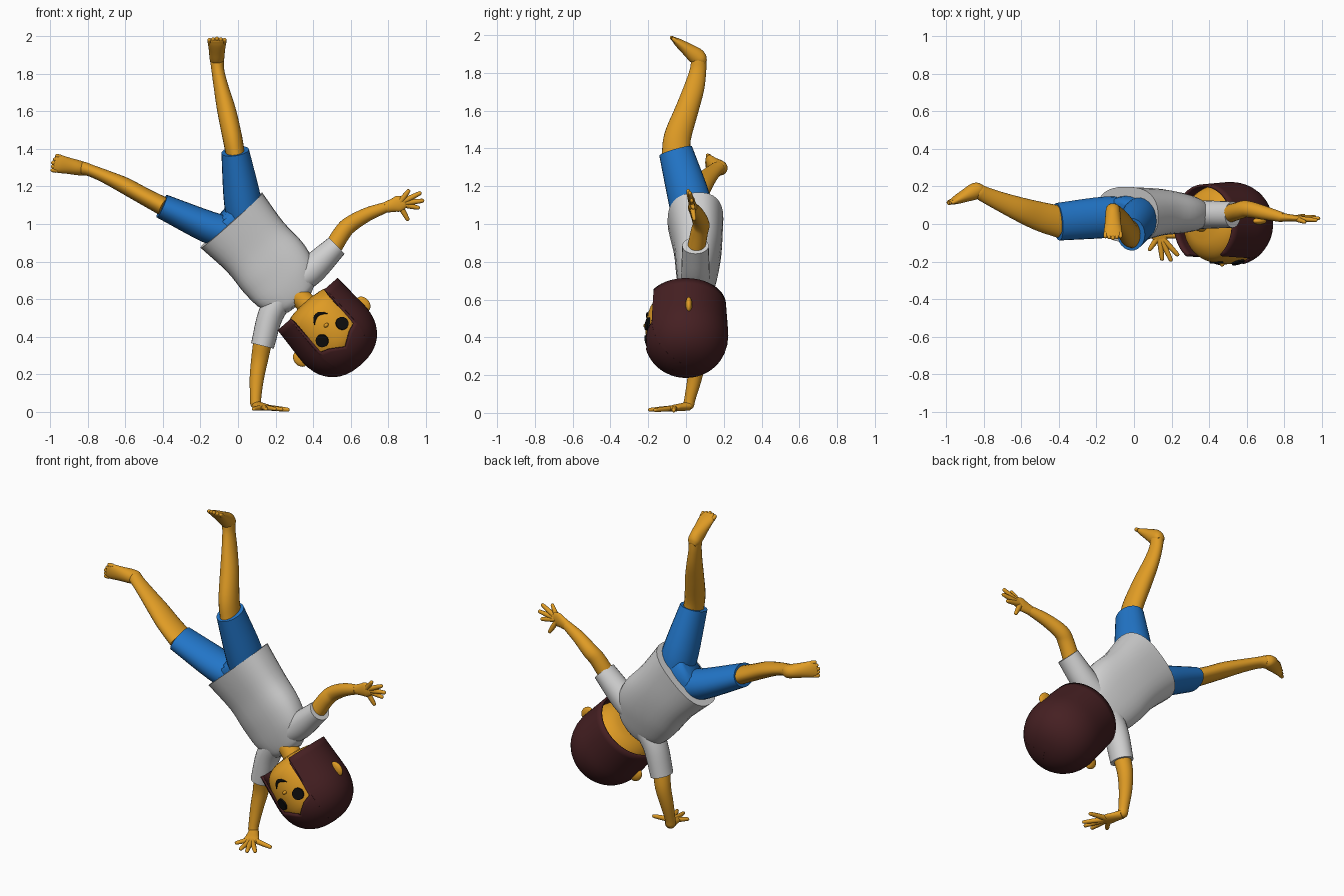
import bpy, bmesh, math
from mathutils import Vector, Matrix

if "Cube" in bpy.data.objects:
    bpy.data.objects.remove(bpy.data.objects["Cube"])
made = []


def material(name, rgb):
    m = bpy.data.materials.new(name)
    m.use_nodes = True
    m.diffuse_color = (*rgb, 1)
    m.node_tree.nodes["Principled BSDF"].inputs["Base Color"].default_value = (*rgb, 1)
    return m


SKIN = material("skin orange", (0.74, 0.33, 0.018))
BLUE = material("shorts blue", (0.016, 0.18, 0.58))
WHITE = material("shirt white", (0.64, 0.64, 0.64))
HAIR = material("hair brown", (0.06, 0.014, 0.016))
BLACK = material("face black", (0.004, 0.004, 0.004))


def finish(name, bm, mat, matrix=None):
    bmesh.ops.recalc_face_normals(bm, faces=bm.faces)
    me = bpy.data.meshes.new(name)
    bm.to_mesh(me)
    bm.free()
    me.materials.append(mat)
    ob = bpy.data.objects.new(name, me)
    bpy.context.scene.collection.objects.link(ob)
    if matrix:
        ob.matrix_world = matrix
    made.append(ob)
    return ob


def loft(bm, rings, ref, sides=24, power=2, tip=False, steps=4):
    """Skin smooth elliptical rings (x, y, z, radius along ref, other radius)."""
    pts = [Vector(r) for r in rings]
    path = []
    for i in range(len(pts) - 1):
        p1, p2 = pts[i], pts[i + 1]
        p0 = pts[i - 1] if i else p1 * 2 - p2
        p3 = pts[i + 2] if i + 2 < len(pts) else p2 * 2 - p1
        for k in range(steps):
            t = k / steps
            path.append(0.5 * (2 * p1 + (p2 - p0) * t + (2 * p0 - 5 * p1 + 4 * p2 - p3) * t * t
                               + (3 * p1 - p0 - 3 * p2 + p3) * t ** 3))
    path.append(pts[-1])
    if tip:  # rounded end
        d = (path[-1].xyz - path[-2].xyz).normalized()
        last = path[-1]
        for ang in (0.5, 1.0, 1.4):
            c = last.xyz + d * min(last[3], last[4]) * math.sin(ang)
            path.append(Vector((*c, last[3] * math.cos(ang), last[4] * math.cos(ang))))
    loops = []
    for i, r in enumerate(path):
        t = (path[min(i + 1, len(path) - 1)].xyz - path[max(i - 1, 0)].xyz).normalized()
        a = Vector(ref)
        a = (a - t * a.dot(t)).normalized()
        b = t.cross(a)
        loop = []
        for k in range(sides):
            c, s = math.cos(math.tau * k / sides), math.sin(math.tau * k / sides)
            c = math.copysign(abs(c) ** (2 / power), c)
            s = math.copysign(abs(s) ** (2 / power), s)
            loop.append(bm.verts.new(r.xyz + a * r[3] * c + b * r[4] * s))
        loops.append(loop)
    for l0, l1 in zip(loops, loops[1:]):
        for k in range(sides):
            j = (k + 1) % sides
            bm.faces.new((l0[k], l0[j], l1[j], l1[k]))
    bm.faces.new(loops[0][::-1])
    bm.faces.new(loops[-1])


def tube(name, mat, rings, ref, **kw):
    bm = bmesh.new()
    loft(bm, rings, ref, **kw)
    return finish(name, bm, mat)


def hand(name, wrist, palm, tips, ref):
    bm = bmesh.new()
    w, p = Vector(wrist), Vector(palm)
    d = p - w
    loft(bm, [(*w, .028, .024), (*(w + d * .6), .036, .02), (*p, .043, .018),
              (*(p + d * .35), .034, .014)], ref, tip=True)
    for t in tips:
        t = Vector(t)
        loft(bm, [(*(p.lerp(t, .15)), .016, .015), (*(p.lerp(t, .6)), .014, .013),
                  (*(p.lerp(t, .93)), .011, .01)], ref, sides=10, tip=True, steps=2)
    finish(name, bm, SKIN)


def foot(name, heel, toe, side):
    bm = bmesh.new()
    h, d, s = Vector(heel), Vector(toe) - Vector(heel), Vector(side).normalized()
    shape = ((-.12, .022, .015), (0, .036, .036), (.2, .04, .044), (.5, .043, .034),
             (.8, .048, .023), (.95, .046, .014))
    loft(bm, [(*(h + d * f), a, b) for f, a, b in shape], side, tip=True)
    for k in range(-2, 3):
        base = h + d * .85 + s * k * .0195
        loft(bm, [(*base, .011, .013), (*(h + d * (1.03 - .03 * abs(k)) + s * k * .02), .011, .011)],
             side, sides=10, tip=True)
    finish(name, bm, SKIN)


# Shirt
tube("shirt_body", WHITE, [(-.035, .05, 1.02, .22, .148), (.09, .062, .88, .2, .128),
     (.19, .058, .765, .205, .112), (.255, .05, .67, .185, .092), (.305, .045, .605, .13, .07),
     (.325, .042, .58, .08, .05)], (.78, 0, .62), power=2.5, sides=32)
tube("right_sleeve", WHITE, [(.29, .05, .68, .07, .08), (.39, .05, .755, .078, .075),
     (.525, .05, .885, .06, .07)], (.7, 0, -.7))
tube("left_sleeve", WHITE, [(.25, .05, .64, .075, .08), (.175, .05, .52, .068, .075),
     (.13, .05, .352, .062, .07)], (1, 0, 0))

# Shorts
tube("right_shorts_leg", BLUE, [(.05, .045, .97, .09, .1), (.025, .02, 1.12, .1, .112),
     (-.015, -.055, 1.387, .074, .09)], (1, 0, 0))
tube("left_shorts_leg", BLUE, [(-.02, .04, .94, .09, .1), (-.16, .035, .985, .085, .11),
     (-.405, .012, 1.095, .066, .1)], (.4, 0, .9))
tube("shorts_seat", BLUE, [(.02, .05, .93, .17, .11), (-.05, .045, 1.035, .14, .1),
     (-.075, .04, 1.06, .09, .07)], (.8, 0, .6))

# Legs and feet
tube("right_leg", SKIN, [(-.012, -.053, 1.36, .05, .075), (-.03, -.045, 1.46, .052, .072),
     (-.06, .003, 1.6, .05, .062), (-.088, .043, 1.72, .04, .054), (-.106, .063, 1.81, .034, .044),
     (-.112, .068, 1.87, .036, .04)], (1, 0, 0), tip=True)
foot("right_foot", (-.112, .083, 1.868), (-.112, -.07, 1.982), (1, 0, 0))
tube("left_leg", SKIN, [(-.39, .01, 1.09, .05, .085), (-.5, .04, 1.148, .046, .078),
     (-.6, .075, 1.203, .044, .066), (-.7, .115, 1.25, .036, .053), (-.78, .15, 1.283, .032, .044),
     (-.82, .17, 1.295, .036, .04)], (.4, 0, .9), tip=True)
foot("left_foot", (-.82, .187, 1.293), (-.978, .113, 1.325), (.3, 0, .95))

# Arms and hands
tube("right_arm", SKIN, [(.49, .05, .85, .048, .048), (.555, .07, .955, .046, .046),
     (.6, .08, 1.0, .044, .044), (.69, .06, 1.052, .037, .037), (.79, .035, 1.09, .028, .026)],
     (0, 0, 1))
hand("right_hand", (.78, .036, 1.087), (.855, .03, 1.108),
     [(.91, .01, 1.18), (.975, .02, 1.168), (.99, .03, 1.125), (.965, .04, 1.085),
      (.905, .045, 1.02)], (0, 0, 1))
tube("left_arm", SKIN, [(.132, .05, .38, .05, .05), (.115, .06, .28, .045, .045),
     (.1, .045, .18, .038, .038), (.094, .022, .08, .03, .03), (.094, .015, .045, .029, .029)],
     (1, 0, 0), tip=True)
hand("left_hand", (.098, .015, .036), (.135, -.06, .026),
     [(.08, -.14, .016), (.15, -.195, .016), (.2, -.2, .016), (.238, -.17, .014),
      (.275, -.065, .012)], (1, 0, 0))
tube("neck", SKIN, [(.26, .045, .655, .06, .06), (.34, .02, .6, .055, .055),
     (.42, 0, .51, .06, .06)], (.7, 0, .7))

# Head frame: local z is the crown, local y the face
crown, side = Vector((.66, 0, -.755)).normalized(), Vector((.755, 0, .66)).normalized()
HEAD = Matrix((side, crown.cross(side), crown)).transposed().to_4x4()
HEAD.translation = (.505, 0, .42)

bm = bmesh.new()
loft(bm, [(0, 0, h, r, r * 1.035) for h, r in ((-.22, .05), (-.208, .12), (-.17, .174),
     (-.11, .198), (-.02, .207), (.08, .193), (.15, .14))], (1, 0, 0), sides=40)
finish("head", bm, SKIN, HEAD)

# Hair shell with an open face and a parted fringe
RIM, TOP, RAD, OPEN = -.205, .225, .224, 36


def hairline(deg):
    a = abs(deg)
    if a > OPEN:
        return RIM
    return .1 - .0025 * a if a < 20 else .05 - .00125 * (a - 20)


bm = bmesh.new()
half = [4 * i for i in range(1, 10)] + [OPEN + .05] + list(range(44, 180, 8))
angles = [-a for a in reversed(half)] + [0] + half + [180]
ROWS, columns = 16, []
for deg in angles:
    low = hairline(deg)
    start = math.asin(low / TOP) if low > 0 else low / TOP
    col = []
    for k in range(ROWS):
        phi = start + (math.pi / 2 - .02 - start) * k / (ROWS - 1)
        h = TOP * (math.sin(phi) if phi > 0 else phi)
        r = RAD * (1 - (h / TOP) ** 2.3) ** (1 / 2.3) if h > 0 else RAD + .06 * h
        a = math.radians(deg)
        col.append(bm.verts.new((r * math.sin(a), r * math.cos(a), h)))
    columns.append(col)
for i, c0 in enumerate(columns):
    c1 = columns[(i + 1) % len(columns)]
    for k in range(ROWS - 1):
        bm.faces.new((c0[k], c0[k + 1], c1[k + 1], c1[k]))
bm.faces.new([c[-1] for c in columns])
hair = finish("hair", bm, HAIR, HEAD)
shell = hair.modifiers.new("thickness", 'SOLIDIFY')
shell.thickness, shell.offset = .014, -1


def ellipsoid(name, mat, centre, size):
    bm = bmesh.new()
    bmesh.ops.create_uvsphere(bm, u_segments=20, v_segments=12, radius=1)
    bm.transform(Matrix.Translation(centre) @ Matrix.Diagonal((*size, 1)))
    finish(name, bm, mat, HEAD)


# Ears, eyes, nose and smile
for word, sx in (("left", -1), ("right", 1)):
    ellipsoid(word + "_ear", SKIN, (sx * .22, -.015, -.01), (.036, .018, .046))
    bm = bmesh.new()
    bmesh.ops.create_cone(bm, cap_ends=True, segments=28, radius1=.035, radius2=.034, depth=.009)
    bm.transform(Matrix.Translation((sx * .071, .205, -.007))
                 @ Matrix.Rotation(-sx * .33, 4, 'Z') @ Matrix.Rotation(-math.pi / 2, 4, 'X'))
    finish(word + "_eye", bm, BLACK, HEAD)
ellipsoid("nose", SKIN, (0, .214, -.055), (.014, .012, .01))
bm = bmesh.new()
smile = []
for i in range(-4, 5):
    f = i / 4
    x, h = .045 * f, -.128 + .03 * f * f
    smile.append((x, math.sqrt(.2065 ** 2 - x * x), h, .002 + .008 * (1 - f * f), .0045))
loft(bm, smile, (0, 0, 1), sides=10, steps=2)
finish("smile", bm, BLACK, HEAD)

# Smooth shading with sharp rims
bpy.ops.object.select_all(action='DESELECT')
for ob in made:
    ob.select_set(True)
bpy.context.view_layer.objects.active = made[0]
bpy.ops.object.shade_smooth_by_angle(angle=math.radians(50))
